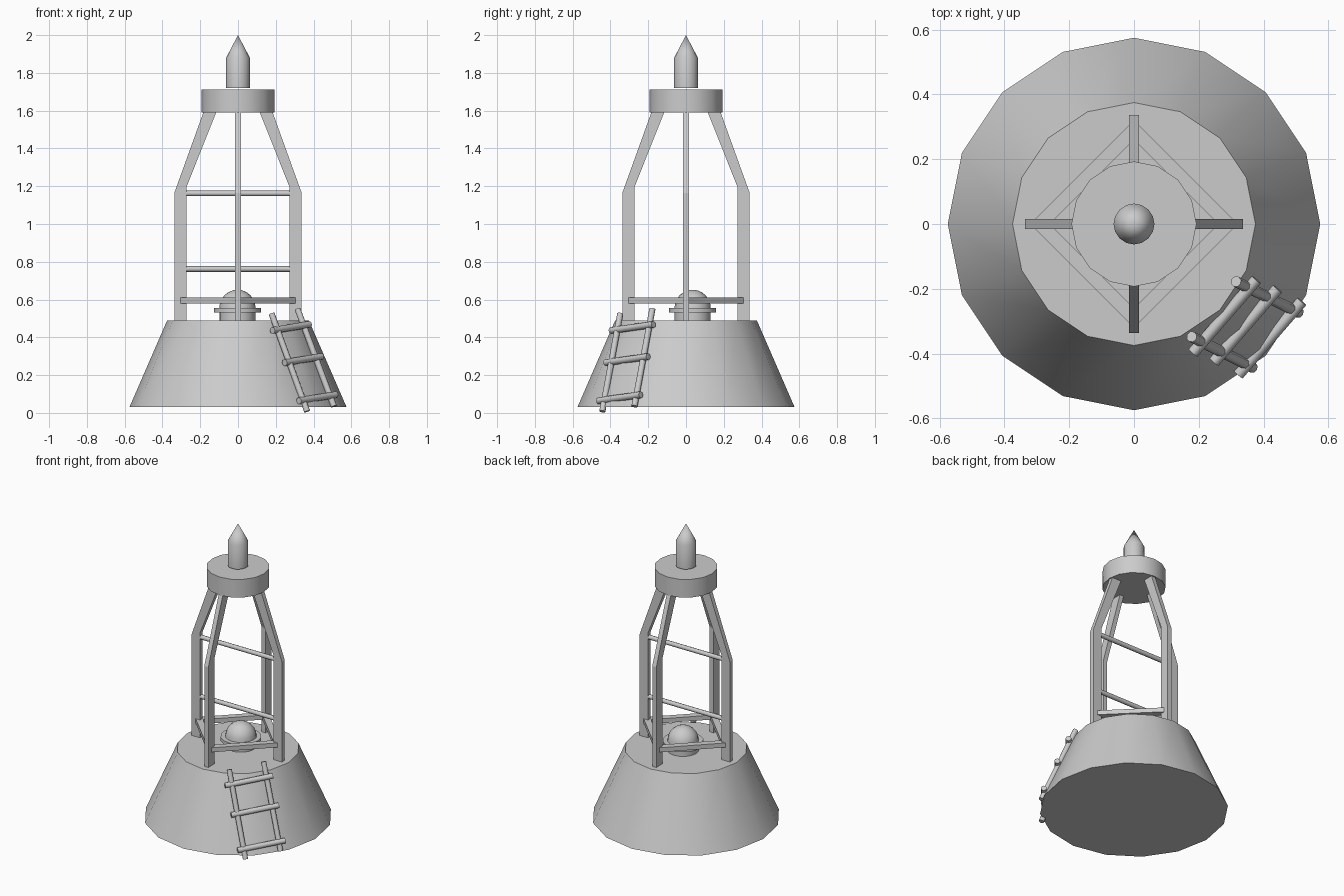
import bpy, bmesh, math
from mathutils import Vector, Matrix

if "Cube" in bpy.data.objects:
    bpy.data.objects.remove(bpy.data.objects["Cube"])


def finish(bm, name, smooth=None):
    bmesh.ops.recalc_face_normals(bm, faces=bm.faces)
    mesh = bpy.data.meshes.new(name)
    bm.to_mesh(mesh)
    bm.free()
    obj = bpy.data.objects.new(name, mesh)
    bpy.context.collection.objects.link(obj)
    if smooth:
        bpy.ops.object.select_all(action='DESELECT')
        obj.select_set(True)
        bpy.context.view_layer.objects.active = obj
        bpy.ops.object.shade_smooth_by_angle(angle=math.radians(smooth))
    return obj


def lathe(name, profile, sides=16, centre=(0, 0), smooth=30):
    """Revolve (radius, z) points; both ends are closed."""
    bm = bmesh.new()
    rings = []
    for r, z in profile:
        if r == 0:
            rings.append([bm.verts.new((centre[0], centre[1], z))] * sides)
            continue
        rings.append([bm.verts.new((centre[0] + r * math.cos(math.tau * i / sides),
                                    centre[1] + r * math.sin(math.tau * i / sides), z))
                      for i in range(sides)])
    for a, b in zip(rings, rings[1:]):
        for i in range(sides):
            j = (i + 1) % sides
            bm.faces.new(list(dict.fromkeys((a[i], a[j], b[j], b[i]))))
    for ring, (r, z) in ((rings[0], profile[0]), (rings[-1], profile[-1])):
        if r > 0:
            bm.faces.new(ring)
    return finish(bm, name, smooth)


def rod(name, a, b, radius, sides=8, smooth=50):
    """Round bar between two points."""
    a, b = Vector(a), Vector(b)
    d = b - a
    m = Matrix.Translation((a + b) / 2) @ d.to_track_quat('Z', 'Y').to_matrix().to_4x4()
    bm = bmesh.new()
    bmesh.ops.create_cone(bm, cap_ends=True, segments=sides, radius1=radius,
                          radius2=radius, depth=d.length, matrix=m)
    return finish(bm, name, smooth)


# Float body, top drum and pointed lamp
lathe("float_body", [(0.575, 0.03), (0.375, 0.49)])
lathe("top_drum", [(0.193, 1.59), (0.193, 1.712)])
lathe("top_lamp", [(0.063, 1.72), (0.063, 1.88), (0, 2.0)])

# Domed hatch on the deck
dome = [(0.096 * math.cos(t), 0.556 + 0.096 * math.sin(t))
        for t in (math.pi / 2 * i / 6 for i in range(6))]
lathe("hatch", [(0.096, 0.485), (0.096, 0.532), (0.125, 0.532), (0.125, 0.556)]
      + dome + [(0, 0.652)], centre=(-0.003, 0.035))

# Four bent legs and the square rails joining them
leg_profile = [(0.337, 0.485), (0.337, 1.165), (0.183, 1.592),
               (0.115, 1.592), (0.273, 1.195), (0.273, 0.485)]
for k, side in enumerate(("right", "back", "left", "front")):
    turn = Matrix.Rotation(k * math.pi / 2, 4, 'Z')
    bm = bmesh.new()
    face = bm.faces.new([bm.verts.new((x, -0.015, z)) for x, z in leg_profile])
    ext = bmesh.ops.extrude_face_region(bm, geom=[face])
    bmesh.ops.translate(bm, vec=(0, 0.03, 0),
                        verts=[v for v in ext["geom"] if isinstance(v, bmesh.types.BMVert)])
    bm.transform(turn)
    finish(bm, side + "_leg")

    bm = bmesh.new()
    bmesh.ops.create_cube(bm, size=1, matrix=turn @ Matrix.Rotation(math.pi / 4, 4, 'Z')
                          @ Matrix.Translation((0.205, 0, 0.595))
                          @ Matrix.Diagonal((0.042, 0.42, 0.03, 1)))
    finish(bm, side + "_lower_rail")

# Cross bars between the left and right legs
for n, z in (("lower", 0.762), ("upper", 1.162)):
    rod(n + "_cross_bar", (-0.29, 0, z), (0.29, 0, z), 0.015)

# Ladder leaning on the float
rod("ladder_rail_left", (0.178, -0.348, 0.525), (0.366, -0.443, 0.008), 0.017)
rod("ladder_rail_right", (0.315, -0.178, 0.55), (0.508, -0.273, 0.035), 0.017)
for i, c in enumerate(((0.28, -0.285, 0.452), (0.345, -0.313, 0.282), (0.42, -0.352, 0.08))):
    half = Vector((0.098, 0.113, 0.016))
    rod(f"ladder_rung_{i + 1}", Vector(c) - half, Vector(c) + half, 0.018)
